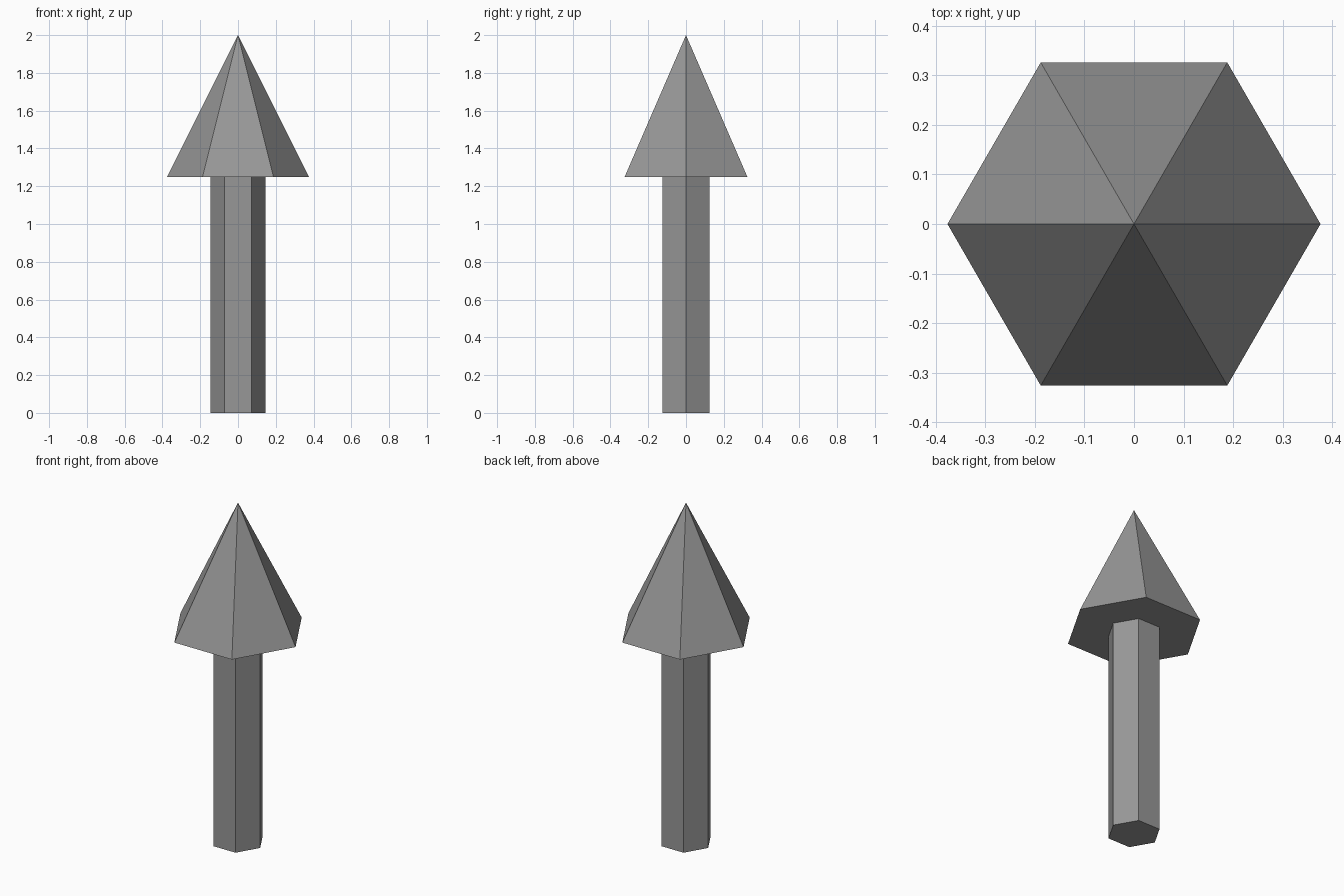
import bpy
import math

if "Cube" in bpy.data.objects:
    bpy.data.objects.remove(bpy.data.objects["Cube"])

# Dark grey shared by both parts
dark_grey = bpy.data.materials.new("dark_grey")
dark_grey.diffuse_color = (0.31, 0.31, 0.31, 1.0)
dark_grey.use_nodes = True
dark_grey.node_tree.nodes["Principled BSDF"].inputs["Base Color"].default_value = dark_grey.diffuse_color


def hex_part(name, r_bottom, r_top, z0, z1):
    """Six-sided prism or pyramid with corners on the x axis."""
    bpy.ops.mesh.primitive_cone_add(
        vertices=6, radius1=r_bottom, radius2=r_top, depth=z1 - z0,
        location=(0, 0, (z0 + z1) / 2), rotation=(0, 0, math.radians(30)))
    obj = bpy.context.object
    obj.name = name
    bpy.ops.object.transform_apply(location=False, rotation=True, scale=True)
    obj.data.materials.append(dark_grey)
    return obj


# Straight shaft, sunk slightly into the head
hex_part("shaft", 0.145, 0.145, 0.0, 1.27)

# Pointed head
hex_part("pointed_head", 0.376, 0.0, 1.248, 2.0)
